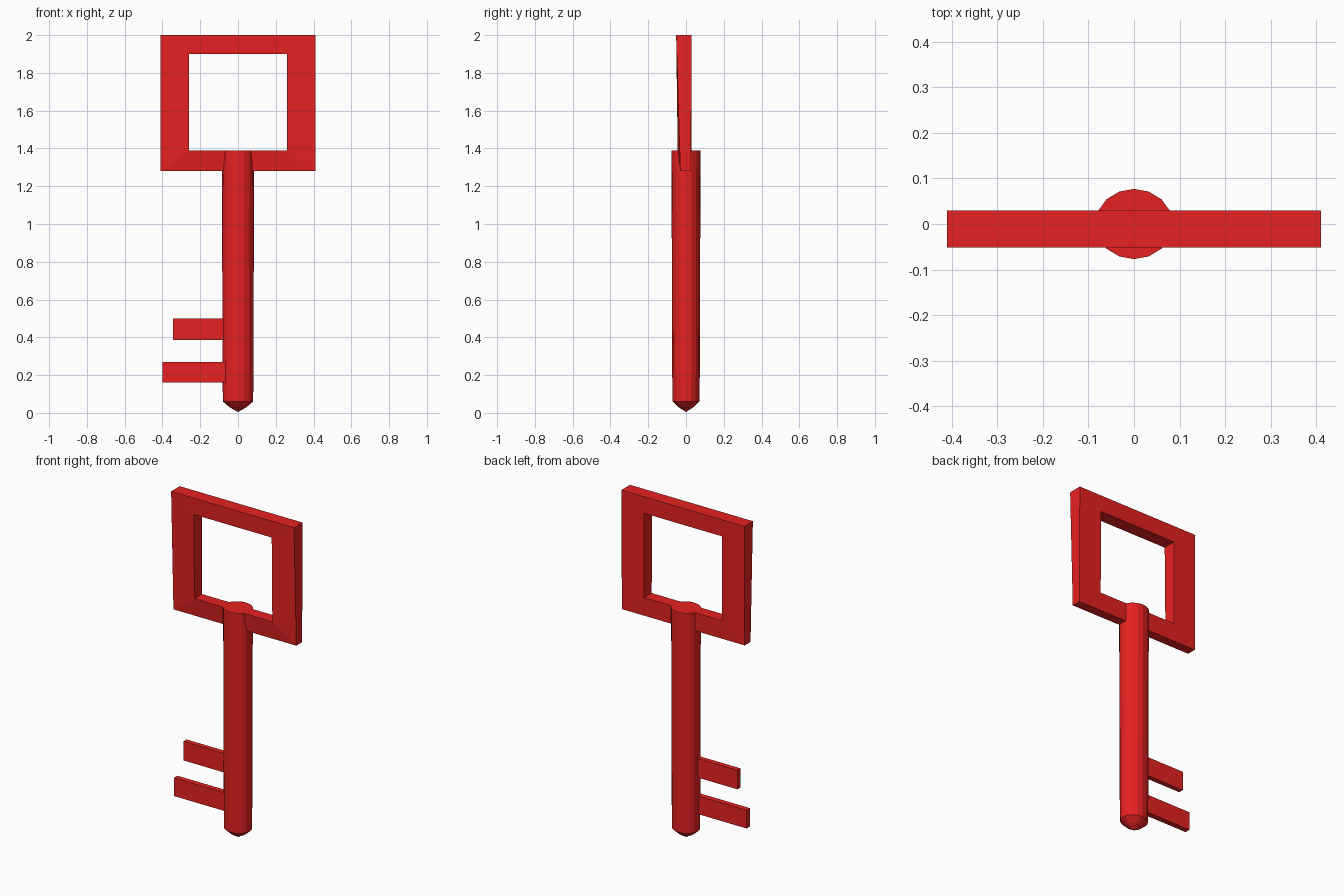
import bpy, bmesh
from math import sin, cos, pi

if "Cube" in bpy.data.objects:
    bpy.data.objects.remove(bpy.data.objects["Cube"])

red = bpy.data.materials.new("red")
red.diffuse_color = (0.8, 0.015, 0.015, 1)
red.use_nodes = True
red.node_tree.nodes["Principled BSDF"].inputs["Base Color"].default_value = red.diffuse_color


def make_object(name, bm):
    bmesh.ops.recalc_face_normals(bm, faces=bm.faces)
    mesh = bpy.data.meshes.new(name)
    bm.to_mesh(mesh)
    bm.free()
    mesh.materials.append(red)
    obj = bpy.data.objects.new(name, mesh)
    bpy.context.collection.objects.link(obj)
    return obj


def box(name, x0, x1, y0, y1, z0, z1):
    bm = bmesh.new()
    bmesh.ops.create_cube(bm, size=1)
    for v in bm.verts:
        v.co.x = x0 if v.co.x < 0 else x1
        v.co.y = y0 if v.co.y < 0 else y1
        v.co.z = z0 if v.co.z < 0 else z1
    return make_object(name, bm)


# Shaft: faceted rod, slightly oval, with a blunt pointed tip
SIDES = 16
bm = bmesh.new()
rings = []
for z, rx, ry in [(0.03, 0.045, 0.04), (0.06, 0.08, 0.071), (0.2, 0.082, 0.073), (1.39, 0.085, 0.077)]:
    rings.append([bm.verts.new((rx * cos(2 * pi * i / SIDES), ry * sin(2 * pi * i / SIDES), z))
                  for i in range(SIDES)])
tip = bm.verts.new((0, 0, 0.005))
for i in range(SIDES):
    j = (i + 1) % SIDES
    bm.faces.new((tip, rings[0][j], rings[0][i]))
    for a, b in zip(rings, rings[1:]):
        bm.faces.new((a[i], a[j], b[j], b[i]))
bm.faces.new(rings[-1])
make_object("shaft", bm)

# Bow: rectangular frame whose front leans in toward the bottom
def rect(bm, hx, z0, z1, y_low, y_high):
    return [bm.verts.new(p) for p in
            ((-hx, y_low, z0), (hx, y_low, z0), (hx, y_high, z1), (-hx, y_high, z1))]


bm = bmesh.new()
loops = [rect(bm, 0.41, 1.28, 2.0, -0.03, -0.052),
         rect(bm, 0.26, 1.39, 1.9, -0.044, -0.05),
         rect(bm, 0.26, 1.39, 1.9, 0.028, 0.03),
         rect(bm, 0.41, 1.28, 2.0, 0.026, 0.03)]
for k in range(4):
    a, b = loops[k], loops[(k + 1) % 4]
    for i in range(4):
        j = (i + 1) % 4
        bm.faces.new((a[i], a[j], b[j], b[i]))
make_object("bow", bm)

# Teeth: two thin bars on the left of the shaft
box("upper_tooth", -0.345, -0.03, -0.028, 0.002, 0.385, 0.5)
box("lower_tooth", -0.4, -0.03, -0.04, -0.007, 0.16, 0.27)
